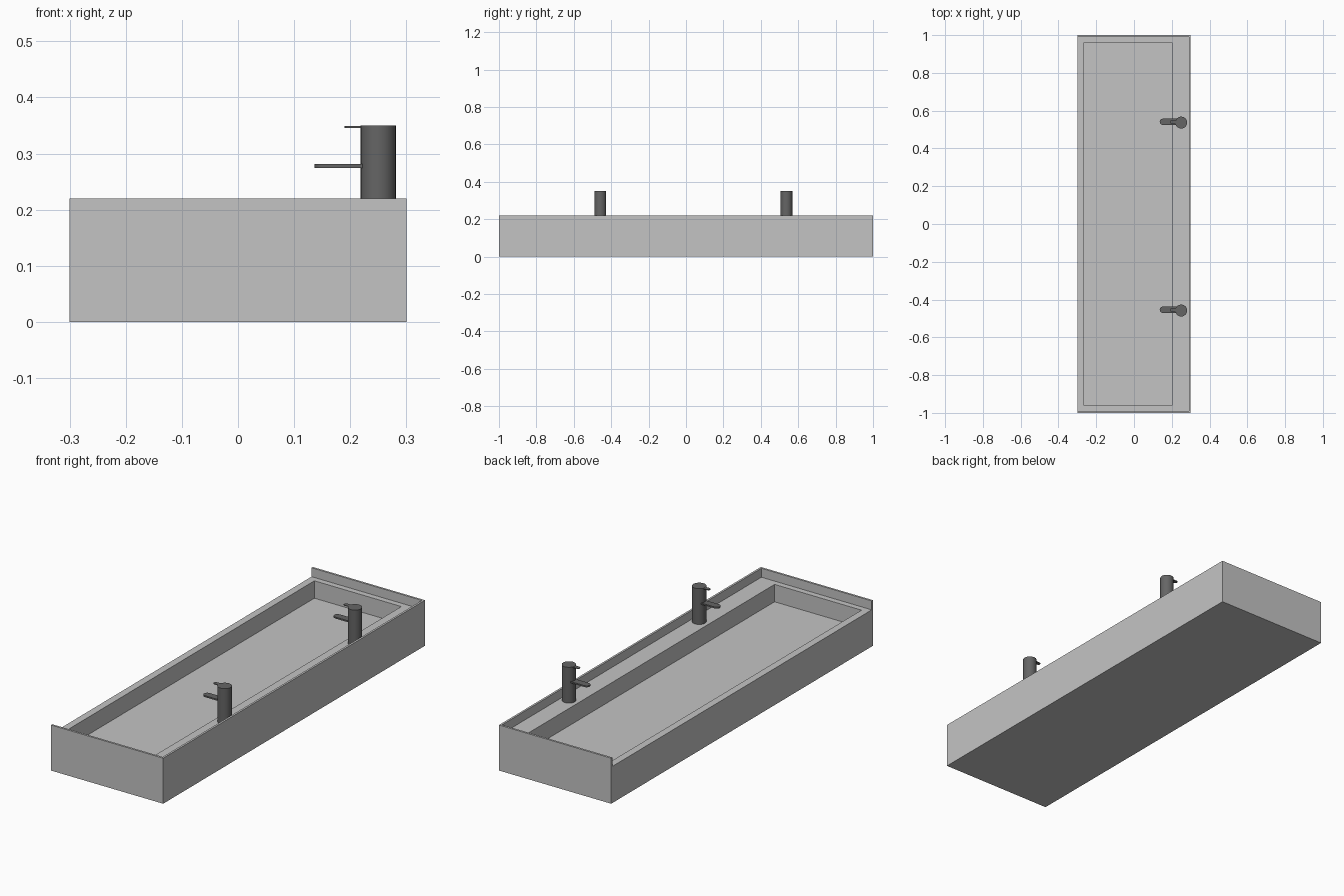
import bpy, bmesh, math

cube = bpy.data.objects.get("Cube")
if cube:
    bpy.data.objects.remove(cube, do_unlink=True)


def material(name, grey):
    m = bpy.data.materials.new(name)
    m.use_nodes = True
    colour = (grey, grey, grey, 1)
    m.diffuse_color = colour
    m.node_tree.nodes["Principled BSDF"].inputs["Base Color"].default_value = colour
    return m


STONE = material("light grey basin", 0.55)
METAL = material("dark grey metal", 0.13)


def rectangle(x0, x1, y0, y1):
    return [(x0, y0), (x1, y0), (x1, y1), (x0, y1)]


def capsule(x0, x1, y, r, n=6):
    """Rounded bar outline along x; x0 == x1 gives a circle."""
    arc = [math.pi * (i / n - 0.5) for i in range(n + 1)]
    right = [(x1 + r * math.cos(a), y + r * math.sin(a)) for a in arc]
    left = [(x0 - r * math.cos(a), y - r * math.sin(a)) for a in arc]
    return right + left


def prism(name, outline, z0, z1, mat, smooth=False, recess=None):
    """Extrude an outline upward, optionally sinking a pocket into the top."""
    bm = bmesh.new()
    base = bm.faces.new([bm.verts.new((x, y, z0)) for x, y in outline])
    extruded = bmesh.ops.extrude_face_region(bm, geom=[base], use_keep_orig=True)["geom"]
    for v in extruded:
        if isinstance(v, bmesh.types.BMVert):
            v.co.z = z1
    top = next(f for f in extruded if isinstance(f, bmesh.types.BMFace))
    if recess:
        pocket, floor_z = recess
        bmesh.ops.inset_region(bm, faces=[top], thickness=0.02)
        x0, x1, y0, y1 = pocket
        for v in top.verts:
            v.co.x = x0 if v.co.x < 0 else x1
            v.co.y = y0 if v.co.y < 0 else y1
        sunk = bmesh.ops.extrude_discrete_faces(bm, faces=[top])["faces"][0]
        for v in sunk.verts:
            v.co.z = floor_z
    bmesh.ops.remove_doubles(bm, verts=bm.verts, dist=0.00005)
    bmesh.ops.recalc_face_normals(bm, faces=bm.faces)
    mesh = bpy.data.meshes.new(name)
    bm.to_mesh(mesh)
    bm.free()
    mesh.materials.append(mat)
    obj = bpy.data.objects.new(name, mesh)
    bpy.context.collection.objects.link(obj)
    if smooth:
        bpy.ops.object.select_all(action="DESELECT")
        obj.select_set(True)
        bpy.context.view_layer.objects.active = obj
        bpy.ops.object.shade_smooth_by_angle(angle=math.radians(35))
    return obj


LEDGE, RIM, FLOOR = 0.177, 0.22, 0.093

# Trough with a sunken washing area
prism("basin", rectangle(-0.3, 0.3, -1, 1), 0, LEDGE, STONE,
      recess=((-0.265, 0.2, -0.962, 0.962), FLOOR))

# Thin upstand around both ends and the tap side
upstand = [(-0.3, -1), (0.3, -1), (0.3, 1), (-0.3, 1),
           (-0.3, 0.99), (0.29, 0.99), (0.29, -0.99), (-0.3, -0.99)]
prism("splash_rim", upstand, LEDGE, RIM, STONE)

# Two taps standing on the wide ledge
for side, y in (("front", -0.458), ("back", 0.537)):
    prism(f"{side}_tap_body", capsule(0.25, 0.25, y, 0.0315, 12),
          LEDGE, 0.35, METAL, smooth=True)
    prism(f"{side}_tap_spout", capsule(0.153, 0.23, y + 0.004, 0.017),
          0.274, 0.281, METAL, smooth=True)
    prism(f"{side}_tap_lever", capsule(0.2, 0.24, y + 0.002, 0.01),
          0.346, 0.349, METAL, smooth=True)
